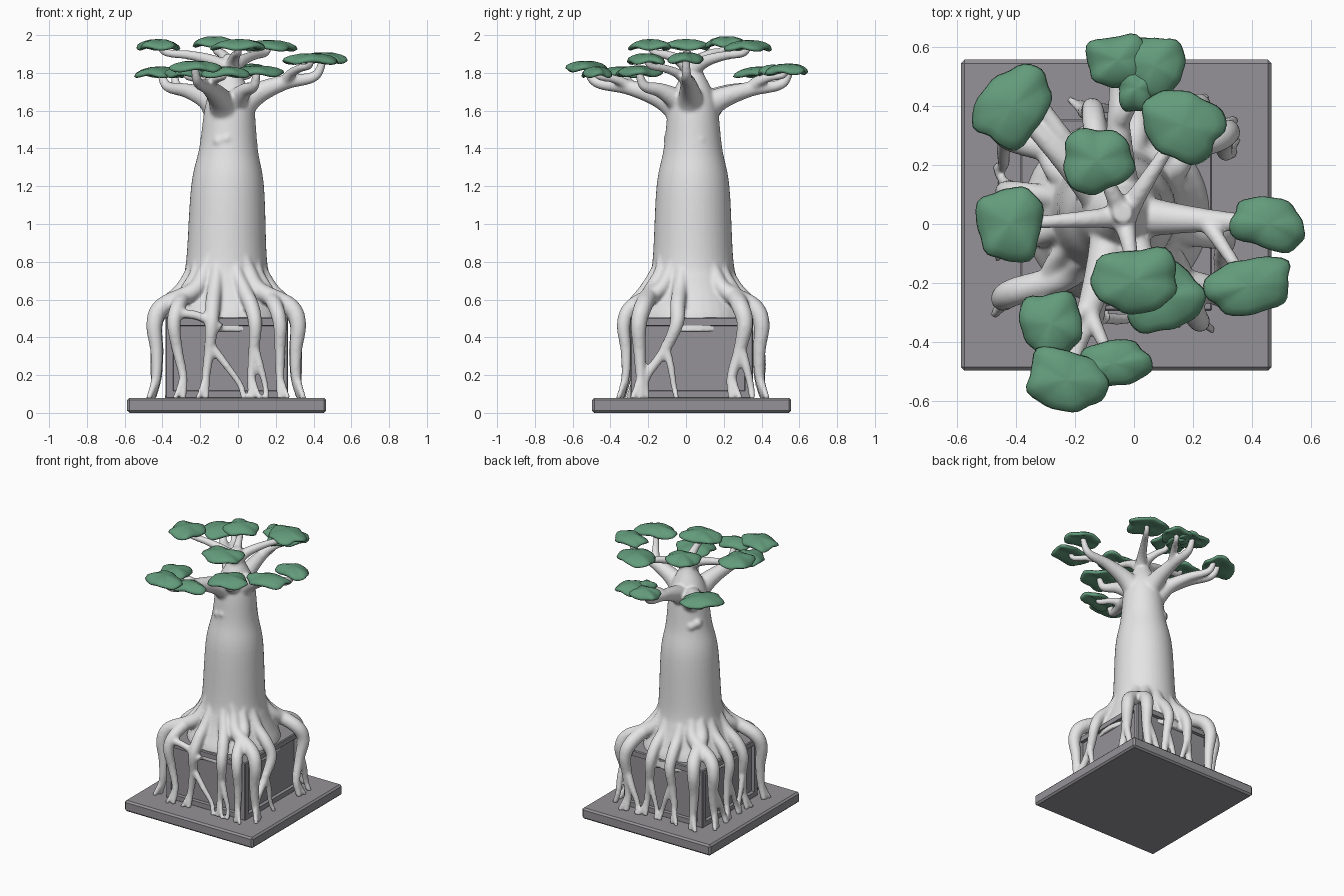
import bpy, bmesh, math, random
from mathutils import Vector, Matrix

if "Cube" in bpy.data.objects:
    bpy.data.objects.remove(bpy.data.objects["Cube"])

random.seed(4)
CX, CY = -0.06, 0.03          # centre of plinth and trunk


def material(name, rgb):
    m = bpy.data.materials.new(name)
    m.diffuse_color = (*rgb, 1)
    m.use_nodes = True
    m.node_tree.nodes["Principled BSDF"].inputs["Base Color"].default_value = m.diffuse_color
    return m


BARK = material("pale bark", (0.78, 0.78, 0.78))
STONE = material("grey stone", (0.30, 0.29, 0.31))
LEAF = material("leaf green", (0.125, 0.33, 0.20))


def make_object(name, bm, mat, smooth=False):
    bmesh.ops.recalc_face_normals(bm, faces=bm.faces)
    me = bpy.data.meshes.new(name)
    bm.to_mesh(me)
    bm.free()
    me.materials.append(mat)
    for p in me.polygons:
        p.use_smooth = smooth
    ob = bpy.data.objects.new(name, me)
    bpy.context.collection.objects.link(ob)
    return ob


def add_rings(bm, rings):
    """Skin a list of point rings and cap both ends."""
    vs = [[bm.verts.new(p) for p in r] for r in rings]
    n = len(vs[0])
    for a, b in zip(vs, vs[1:]):
        for i in range(n):
            j = (i + 1) % n
            bm.faces.new((a[i], a[j], b[j], b[i]))
    bm.faces.new(vs[0][::-1])
    bm.faces.new(vs[-1])


def tube(bm, pts, sides=14, steps=6):
    """Tapered tube through (x, y, z, radius) points on a smooth path."""
    P = [Vector(p) for p in pts]
    P = [2 * P[0] - P[1]] + P + [2 * P[-1] - P[-2]]
    path = []
    for a, b, c, d in zip(P, P[1:], P[2:], P[3:]):
        for s in range(steps):
            t = s / steps
            path.append(0.5 * (2 * b + (c - a) * t + (2 * a - 5 * b + 4 * c - d) * t * t
                               + (3 * b - a - 3 * c + d) * t ** 3))
    path.append(P[-2])
    rings, prev, side = [], None, None
    for i, p in enumerate(path):
        tan = (path[min(i + 1, len(path) - 1)] - path[max(i - 1, 0)]).to_3d().normalized()
        side = prev.rotation_difference(tan) @ side if prev else tan.orthogonal().normalized()
        up = tan.cross(side)
        prev = tan
        angles = [2 * math.pi * k / sides for k in range(sides)]
        rings.append([p.to_3d() + p.w * (side * math.cos(a) + up * math.sin(a)) for a in angles])
    add_rings(bm, rings)


# ---- plinth: base slab and panelled block
def block(name, half, z0, z1, bevel, panel=0):
    bm = bmesh.new()
    bmesh.ops.create_cube(bm, size=1, matrix=Matrix.Translation((CX, CY, (z0 + z1) / 2))
                          @ Matrix.Diagonal((2 * half, 2 * half, z1 - z0, 1)))
    bmesh.ops.bevel(bm, geom=bm.edges[:], offset=bevel, segments=1, affect='EDGES')
    if panel:
        bm.normal_update()
        sides = [f for f in bm.faces if abs(f.normal.z) < 0.1 and f.calc_area() > 0.1]
        bmesh.ops.inset_individual(bm, faces=sides, thickness=panel, depth=0)
        bmesh.ops.inset_individual(bm, faces=sides, thickness=0.004, depth=-0.022)
    make_object(name, bm, STONE)


block("base_slab", 0.527, 0, 0.08, 0.012)
block("panelled_block", 0.325, 0.075, 0.505, 0.006, 0.05)

# ---- trunk: height and radius
tree = bmesh.new()
trunk = [(0.43, 0.325), (0.52, 0.312), (0.6, 0.277), (0.7, 0.238), (0.82, 0.213),
         (1.2, 0.193), (1.4, 0.155), (1.6, 0.133), (1.7, 0.105), (1.81, 0.052), (1.9, 0.034)]
tube(tree, [(CX + 0.015 * max(0, z - 1) / 0.6, 0.037, z, r) for z, r in trunk], sides=40)
for i in range(6):            # shallow knots
    a = 2.2 * i
    bmesh.ops.create_icosphere(tree, subdivisions=3, radius=0.035, matrix=Matrix.Translation(
        (CX + 0.13 * math.cos(a), 0.037 + 0.122 * math.sin(a), 1.42 + 0.03 * math.sin(3 * a))))


# ---- roots gripping the block
def on_side(k, u, d, z, r):
    """Point on plinth side k (front, right, back, left): u along it, d outward."""
    x, y = ((u, -d), (d, u), (-u, d), (-d, -u))[k]
    return (CX + x, CY + y, z, r)


def root(k, u0, u1, u2, out, r, fork):
    d0 = math.sqrt(0.205 ** 2 - u0 ** 2) - 0.022
    um = u1 + (u2 - u1) * 0.4
    toe = -0.045 if u2 < 0 else 0.045

    def strand(*pts):
        tube(tree, [on_side(k, u, d, z, r * f) for u, d, z, f in pts])

    strand((u0, d0 - 0.025, 0.88, 0.4), (u0, d0 + 0.012, 0.75, 0.95),
           (u0 + (u1 - u0) * 0.4, d0 + 0.065, 0.65, 1.15),
           (u0 + (u1 - u0) * 0.8, out - 0.045, 0.565, 1.2), (u1, out, 0.47, 1.08),
           (um, out - 0.012, 0.33, 0.85), (u2, out - 0.01, 0.19, 0.68), (u2, out + 0.015, 0.075, 0.5))
    # splayed toe at the foot
    strand((u2, out - 0.01, 0.2, 0.5), (u2 + toe * 0.5, out + 0.01, 0.13, 0.45), (u2 + toe, out + 0.03, 0.075, 0.4))
    if fork:
        strand((um, out - 0.01, 0.37, 0.7), ((um + u2 + fork) / 2, out, 0.25, 0.6),
               (u2 + fork * 0.9, out, 0.15, 0.5), (u2 + fork, out + 0.02, 0.075, 0.45))


# foot shift and fork offset of the four roots on each side
feet = [[(0.05, 0), (-0.03, 0.2), (-0.02, 0.08), (0, 0)],
        [(0.01, 0), (-0.16, 0.16), (0, 0), (-0.07, 0.11)],
        [(0.02, 0.09), (-0.03, 0.09), (0.03, -0.1), (-0.01, 0)],
        [(0.02, 0.1), (-0.02, 0.1), (0.02, -0.08), (0.01, 0)]]
for k, side in enumerate(feet):
    for i, (shift, fork) in enumerate(side):
        if (k, i) == (1, 2):  # the right side has only three roots
            continue
        u0 = -0.16 + 0.107 * i
        corner = i in (0, 3)
        u1 = u0 * (1.75 if corner else 1.5) + (0.07 if (k, i) == (0, 2) else 0)
        out = (0.36, 0.378, 0.37, 0.383)[k] - (0 if corner else 0.008)
        root(k, u0, u1, u1 + shift, out, 0.04 if corner and k else 0.034, fork)
# root crossing the front
tube(tree, [on_side(0, -0.25 + 0.11 * i, 0.347, 0.53 - 0.02 * i * i, 0.024) for i in range(3)])

# ---- leaf pads: x, y, z, half width, half depth, turn in degrees; "fork" pads share the limb before
main_pads = [(-0.41, 0.40, 1.805, .15, .115, 52), (-0.055, 0.555, 1.82, .11, .09, 10),
             (0.165, 0.335, 1.945, .143, .118, -25), (-0.125, 0.215, 1.965, .122, .112, 8),
             (-0.42, 0.0, 1.95, .115, .13, 0), (0.455, 0.0, 1.88, .13, .09, -15),
             (0.005, -0.19, 1.95, .15, .112, 5), (0.10, -0.25, 1.81, .135, .118, 20),
             (-0.23, -0.53, 1.835, .14, .105, -15)]
fork_pads = {1: [(0.07, 0.535, 1.82, .105, .105, -20), (0.01, 0.46, 1.815, .07, .08, 0)],
             5: [(0.39, -0.21, 1.875, .15, .097, 12)],
             8: [(-0.28, -0.34, 1.805, .107, .115, 15), (-0.07, -0.475, 1.805, .13, .08, 8)]}


def leaf_pad(name, x, y, z, a, b, turn, h=0.034):
    bm = bmesh.new()
    n, ph = 36, [random.uniform(0, 6.28) for _ in range(4)]
    c, s = math.cos(math.radians(turn)), math.sin(math.radians(turn))
    rings = []
    for rad, lift in ((0.05, -.3), (.5, -.45), (.9, -.75), (1, -.5), (.95, -.1), (.75, .35), (.4, .75), (.04, .85)):
        ring = []
        for i in range(n):
            t = 2 * math.pi * i / n
            # wavy rounded-square outline
            e = (abs(math.cos(t)) ** 2.7 + abs(math.sin(t)) ** 2.7) ** (-1 / 2.7)
            w = rad * e * (0.96 + .06 * math.sin(3 * t + ph[0]) + .04 * math.sin(5 * t + ph[1])
                           + .02 * math.sin(9 * t + ph[2]))
            px, py = a * w * math.cos(t), b * w * math.sin(t)
            ring.append((x + px * c - py * s, y + px * s + py * c,
                         z + h * (lift + rad * rad * .25 * math.sin(4 * t + ph[3]))))
        rings.append(ring)
    add_rings(bm, rings)
    make_object(name, bm, LEAF, True)


# ---- limbs: run out low from the trunk, then turn up into the pad
def limb(start, tip, r0, r1):
    start, tip = Vector(start), Vector(tip)
    pts = []
    for run, rise, thin in ((0, 0, 1), (.25, .38, .55), (.58, .6, .26), (.9, .7, .1), (1, 1, 0)):
        p = start.lerp(tip, run)
        p.z = start.z + (tip.z - start.z) * rise
        pts.append((*p, r1 + (r0 - r1) * thin))
    tube(tree, pts)
    return pts


for i, pad in enumerate(main_pads):
    leaf_pad(f"leaf_pad_{i + 1}", *pad)
    if pad[2] > 1.9:
        limb((-0.035, 0.025, 1.81), pad[:3], 0.045, 0.018)
    else:
        pts = limb((-0.05, 0.03, 1.55), pad[:3], 0.1, 0.02)
    for j, twig in enumerate(fork_pads.get(i, [])):
        leaf_pad(f"leaf_pad_{i + 1}_fork_{j + 1}", *twig)
        limb(pts[2][:3], twig[:3], 0.034, 0.018)
limb((-0.11, 0.1, 1.58), (-0.34, 0.44, 1.79), 0.07, 0.02)   # second arm of the rear left limb

# fuse trunk, roots and limbs into one soft surface
ob = make_object("tree_trunk_and_roots", tree, BARK, True)
m = ob.modifiers.new("fuse", 'REMESH')
m.mode = 'VOXEL'
m.voxel_size = 0.009
m.use_smooth_shade = True
m = ob.modifiers.new("soften", 'SMOOTH')
m.factor = 0.5
m.iterations = 8
